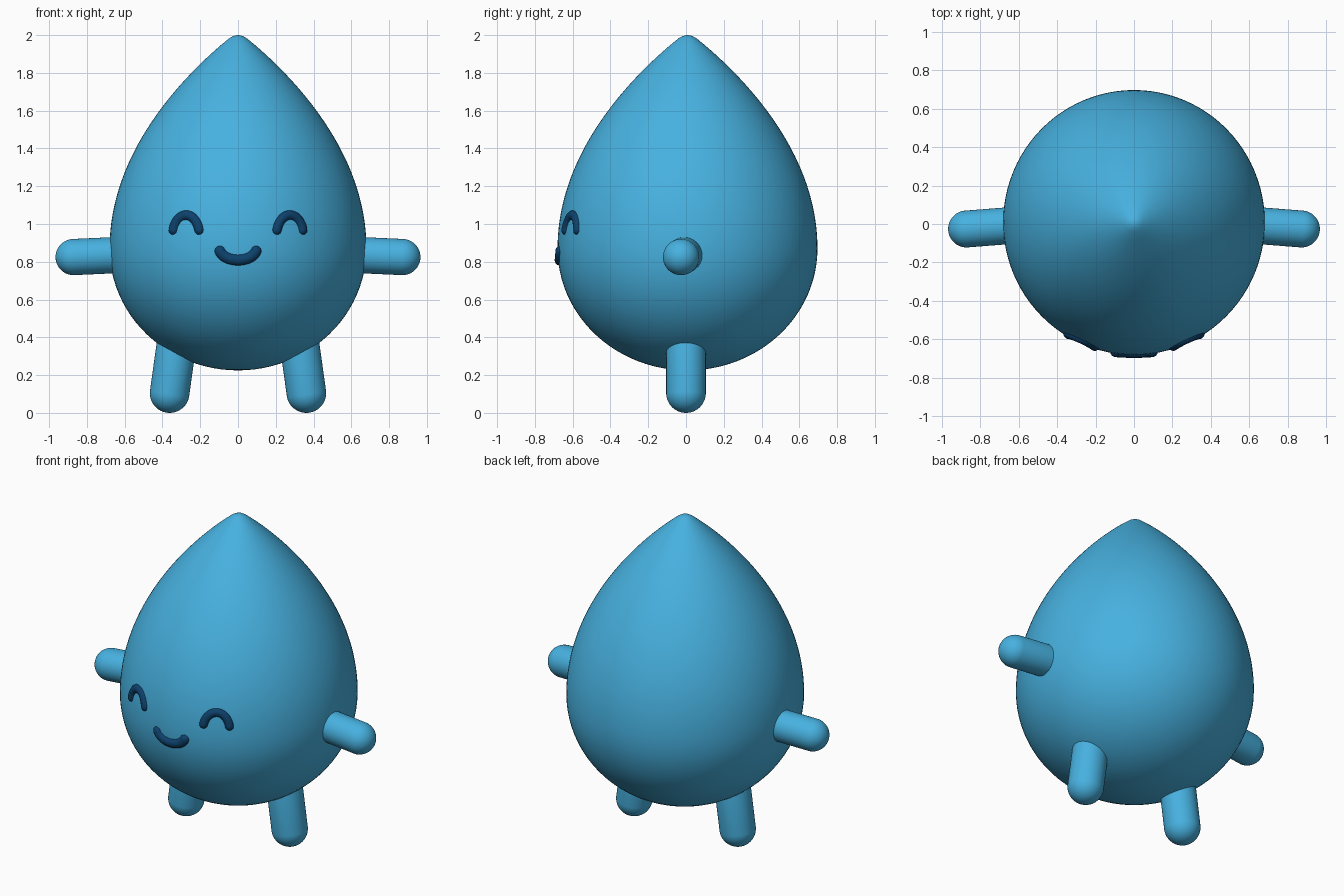
import bpy, bmesh, math
from mathutils import Vector, Matrix

if "Cube" in bpy.data.objects:
    bpy.data.objects.remove(bpy.data.objects["Cube"])

R, ZMID, ZBOT, YC, YS = 0.68, 0.87, 0.225, 0.008, 1.012


def material(name, rgb):
    m = bpy.data.materials.new(name)
    m.diffuse_color = (*rgb, 1)
    m.use_nodes = True
    m.node_tree.nodes["Principled BSDF"].inputs["Base Color"].default_value = m.diffuse_color
    return m


BLUE = material("sky blue", (0.063, 0.440, 0.745))
NAVY = material("dark navy", (0.004, 0.053, 0.150))


def add_mesh(name, bm, mat):
    bmesh.ops.recalc_face_normals(bm, faces=bm.faces)
    for f in bm.faces:
        f.smooth = True
    me = bpy.data.meshes.new(name)
    bm.to_mesh(me)
    bm.free()
    me.materials.append(mat)
    ob = bpy.data.objects.new(name, me)
    bpy.context.collection.objects.link(ob)
    return ob


def body_radius(z):
    """Drop profile: elliptical belly below, pointed ogive above."""
    if z < ZMID:
        return R * math.sqrt(max(0, 1 - ((ZMID - z) / (ZMID - ZBOT)) ** 2))
    u = min(1, (z - ZMID) / 1.148)
    return R * (1 - u * u) ** 0.95


# Drop-shaped body, spun from its profile
def body():
    prof = []
    for i in range(25):
        z = ZMID - (ZMID - ZBOT) * math.cos(math.pi / 2 * i / 24)
        prof.append((body_radius(z), z))
    for i in range(1, 33):
        z = ZMID + (1.982 - ZMID) * i / 32
        prof.append((body_radius(z), z))
    prof += [(0.028, 1.994), (0.012, 1.999), (0, 2.0)]
    bm = bmesh.new()
    vs = [bm.verts.new((r, 0, z)) for r, z in prof]
    es = [bm.edges.new(p) for p in zip(vs, vs[1:])]
    bmesh.ops.spin(bm, geom=vs + es, cent=(0, 0, 0), axis=(0, 0, 1),
                   angle=2 * math.pi, steps=96)
    bmesh.ops.remove_doubles(bm, verts=bm.verts, dist=1e-4)
    bmesh.ops.transform(bm, verts=bm.verts,
                        matrix=Matrix.Translation((0, YC, 0)) @ Matrix.Diagonal((1, YS, 1, 1)))
    add_mesh("body", bm, BLUE)


# Round-ended limb between two sphere centres
def capsule(name, a, b, r):
    a, b = Vector(a), Vector(b)
    bm = bmesh.new()
    bmesh.ops.create_uvsphere(bm, u_segments=40, v_segments=21, radius=r)
    for v in bm.verts:
        if v.co.z > 0:
            v.co.z += (b - a).length
    rot = (b - a).to_track_quat('Z', 'Y').to_matrix().to_4x4()
    bmesh.ops.transform(bm, verts=bm.verts, matrix=Matrix.Translation(a) @ rot)
    add_mesh(name, bm, BLUE)


# Rounded stroke following the body surface, mostly sunk into it
def stroke(name, xc, z_end, half, rise, w, sink):
    n, m = 24, 5
    ts = [-1 + 2 * i / n for i in range(n + 1)]
    pts = []
    for t in ts:
        a = t * math.pi / 2 * 0.85
        x = xc + half * math.sin(a) / math.sin(math.pi / 2 * 0.85)
        k = math.cos(math.pi / 2 * 0.85)
        z = z_end + rise * (math.cos(a) - k) / (1 - k)
        pts.append((Vector((x, 0, z)), 1.0))

    def cap(p, q):                     # tapering points beyond the end
        d = (p - q).normalized()
        out = []
        for i in range(1, m + 1):
            s = math.sin(math.pi / 2 * i / m)
            out.append((p + d * w * s, max(0.05, math.sqrt(max(0, 1 - s * s)))))
        return out
    pts = (cap(pts[0][0], pts[1][0])[::-1] + pts + cap(pts[-1][0], pts[-2][0]))
    cu = bpy.data.curves.new(name, 'CURVE')
    cu.dimensions = '3D'
    cu.bevel_depth, cu.bevel_resolution, cu.use_fill_caps = w, 5, True
    sp = cu.splines.new('POLY')
    sp.points.add(len(pts) - 1)
    for c, (p, rad) in zip(sp.points, pts):
        rr = body_radius(p.z) - sink
        c.co = (p.x, YC - YS * math.sqrt(rr * rr - p.x * p.x), p.z, 1)
        c.radius = rad
    sp.use_smooth = True
    cu.materials.append(NAVY)
    ob = bpy.data.objects.new(name, cu)
    bpy.context.collection.objects.link(ob)
    bpy.ops.object.select_all(action='DESELECT')
    ob.select_set(True)
    bpy.context.view_layer.objects.active = ob
    bpy.ops.object.convert(target='MESH')


body()
for side, s in (("left", -1), ("right", 1)):
    capsule(side + "_arm", (s * 0.50, 0.003, 0.842), (s * 0.87, -0.026, 0.825), 0.096)
    capsule(side + "_leg", (s * 0.318, 0, 0.42), (s * 0.362, 0, 0.105), 0.105)
    stroke(side + "_eye", s * 0.272, 0.968, 0.068, 0.078, 0.027, 0.010)
stroke("mouth", 0, 0.856, 0.094, -0.046, 0.031, 0.012)
